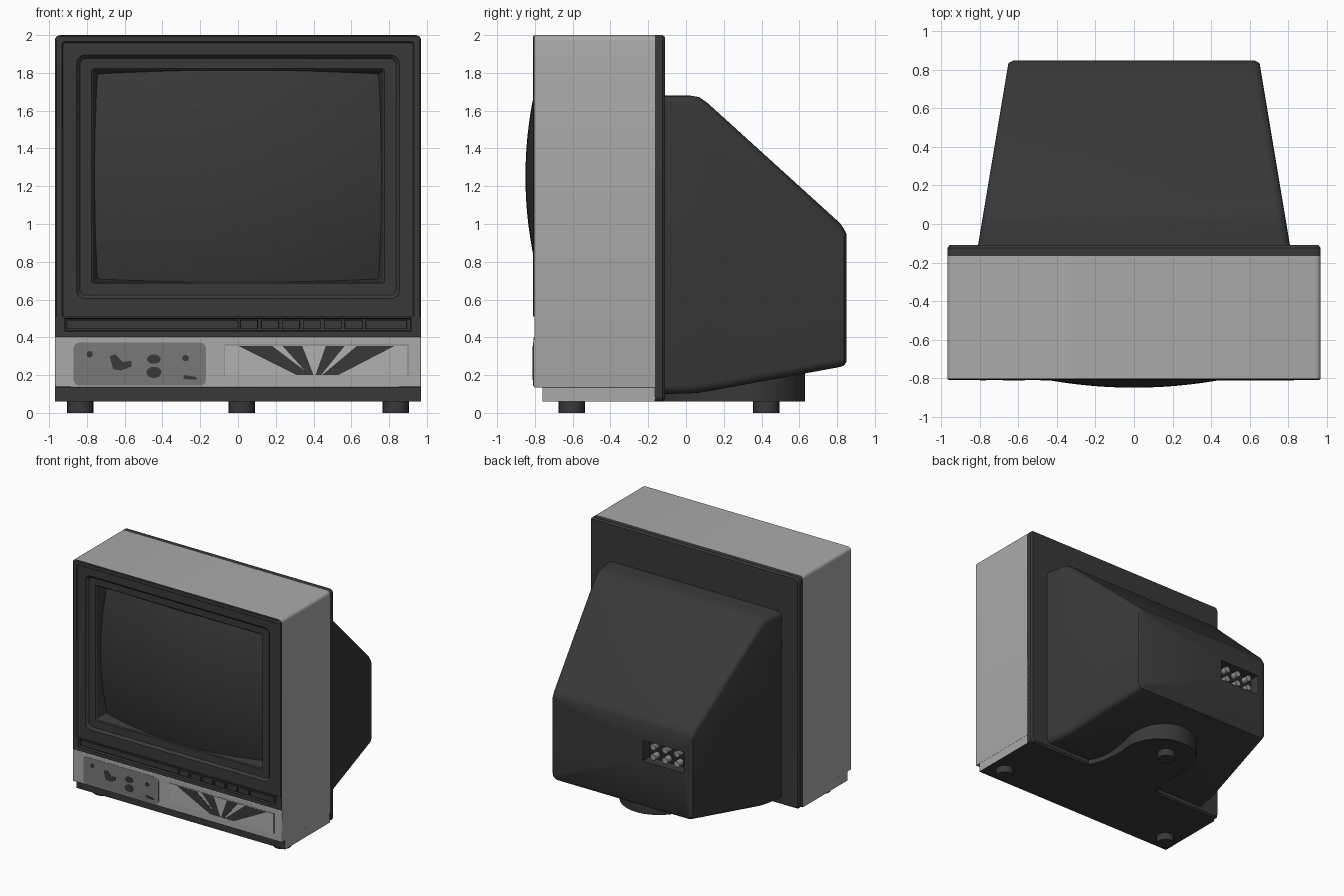
import bpy, bmesh
from math import sin, cos, radians, pi

cube = bpy.data.objects.get("Cube")
if cube:
    bpy.data.objects.remove(cube, do_unlink=True)


def material(name, value):
    m = bpy.data.materials.new(name)
    m.use_nodes = True
    colour = (value, value, value, 1)
    m.diffuse_color = colour
    bsdf = m.node_tree.nodes["Principled BSDF"]
    bsdf.inputs["Base Color"].default_value = colour
    bsdf.inputs["Roughness"].default_value = 0.6
    return m


DARK = material("dark_plastic", 0.04)
BLACK = material("black_recess", 0.02)
GREY = material("grey_casing", 0.40)
LIGHT = material("light_grey_plate", 0.44)
MID = material("mid_grey_panel", 0.19)
METAL = material("terminal_metal", 0.30)


def finish(name, bm, *mats, angle=35):
    me = bpy.data.meshes.new(name)
    bm.to_mesh(me)
    bm.free()
    for m in mats:
        me.materials.append(m)
    for p in me.polygons:
        p.use_smooth = True
    me.set_sharp_from_angle(angle=radians(angle))
    ob = bpy.data.objects.new(name, me)
    bpy.context.scene.collection.objects.link(ob)
    return ob


def rect(hw, z0, z1, r, y, cx=0, rb=None, n=4):
    """Rounded rectangle loop facing the front; rb is the lower corner radius."""
    rb = r if rb is None else rb
    corners = [(-1, z0 + rb, rb, 180), (1, z0 + rb, rb, 270),
               (1, z1 - r, r, 0), (-1, z1 - r, r, 90)]
    loop = []
    for side, z, rad, start in corners:
        for k in range(n + 1):
            a = radians(start + 90 * k / n)
            loop.append((cx + side * (hw - rad) + rad * cos(a), y, z + rad * sin(a)))
    return loop


def loft(name, loops, *mats, start=True, end=True, angle=35):
    bm = bmesh.new()
    rings = [[bm.verts.new(p) for p in loop] for loop in loops]
    n = len(rings[0])
    for a, b in zip(rings, rings[1:]):
        for i in range(n):
            j = (i + 1) % n
            bm.faces.new((a[i], a[j], b[j], b[i]))
    if start:
        bm.faces.new(rings[0][::-1])
    if end:
        bm.faces.new(rings[-1])
    if start and end:
        bmesh.ops.recalc_face_normals(bm, faces=bm.faces)
    return finish(name, bm, *mats, angle=angle)


def box(name, x, y, z, *mats, bevel=0.0):
    bm = bmesh.new()
    bmesh.ops.create_cube(bm, size=1)
    for v in bm.verts:
        v.co = [lo + (c + 0.5) * (hi - lo) for c, (lo, hi) in zip(v.co, (x, y, z))]
    ob = finish(name, bm, *mats)
    if bevel:
        mod = ob.modifiers.new("edge", "BEVEL")
        mod.width, mod.segments = bevel, 2
    return ob


def plate(name, pts, mat, front=-0.812):
    """Thin painted shape on the front panel."""
    return loft(name, [[(x, y, z) for x, z in pts] for y in (-0.806, front)], mat)


def disc(cx, cz, rx, rz, n=14):
    return [(cx + rx * cos(2 * pi * k / n), cz + rz * sin(2 * pi * k / n)) for k in range(n)]


# Grey cabinet sleeve, open at the front
loft("cabinet_sleeve", [rect(0.97, 0.135, 2, 0.03, y, rb=0.002) for y in (-0.165, -0.803)],
     GREY, start=False, end=False)

# Plinth: grey sides, dark front and underside
plinth = box("plinth", (-0.969, 0.969), (-0.76, -0.165), (0.06, 0.14), GREY, DARK)
for p in plinth.data.polygons:
    p.material_index = 0 if abs(p.normal.x) > 0.5 else 1

# Dark rear panel
loft("rear_panel", [rect(0.97, 0.06, 2, 0.03, -0.168), rect(0.97, 0.06, 2, 0.03, -0.125),
                    rect(0.958, 0.072, 1.988, 0.025, -0.11)], DARK)

# Screen surround: outer rim, stepped frame and tapering opening
loft("screen_surround", [
    rect(0.968, 0.51, 1.998, 0.03, -0.79, rb=0.002),
    rect(0.968, 0.51, 1.998, 0.03, -0.805, rb=0.002),
    rect(0.962, 0.51, 1.992, 0.028, -0.81, rb=0.002),
    rect(0.932, 0.512, 1.965, 0.015, -0.81, rb=0.002),
    rect(0.926, 0.514, 1.959, 0.012, -0.802, rb=0.002),
    rect(0.855, 0.605, 1.895, 0.045, -0.802),
    rect(0.837, 0.623, 1.877, 0.035, -0.782),
    rect(0.775, 0.685, 1.822, 0.012, -0.782),
    rect(0.768, 0.692, 1.815, 0.01, -0.775),
    rect(0.735, 0.715, 1.785, 0.01, -0.63)], DARK, start=False, angle=25)

# Bulging picture tube face
bm = bmesh.new()
bmesh.ops.create_grid(bm, x_segments=32, y_segments=24, size=1)
for v in bm.verts:
    x, dz = v.co.x * 0.765, v.co.y * 0.56
    v.co = (x, -0.85 + 0.04 * ((x / 0.45) ** 2 + (dz / 0.41) ** 2), 1.252 + dz)
finish("screen", bm, DARK, angle=60)

# Control strip with a recessed channel and buttons
loft("control_strip", [
    rect(0.968, 0.4, 0.512, 0.002, -0.78), rect(0.968, 0.4, 0.512, 0.002, -0.803),
    rect(0.917, 0.432, 0.502, 0.002, -0.803), rect(0.912, 0.437, 0.497, 0.002, -0.785)],
    DARK, start=False)
for i in range(7):
    left = 0.01 + 0.111 * i
    right = 0.895 if i == 6 else left + 0.095
    box(f"button_{i + 1}", (left, right), (-0.801, -0.78), (0.443, 0.491), DARK, bevel=0.004)
box("channel_cover", (-0.905, 0.0), (-0.795, -0.78), (0.443, 0.491), DARK, bevel=0.004)

# Grey lower front panel
box("front_panel", (-0.97, 0.97), (-0.807, -0.74), (0.135, 0.403), GREY, bevel=0.006)

# Worn label with its dark marks
loft("label", [rect(0.35, 0.145, 0.372, 0.03, y, cx=-0.52) for y in (-0.80, -0.809)], MID)
marks = [disc(-0.785, 0.31, 0.016, 0.018), disc(-0.445, 0.285, 0.036, 0.025),
         disc(-0.445, 0.215, 0.04, 0.03), disc(-0.278, 0.29, 0.018, 0.016),
         [(-0.29, 0.18), (-0.22, 0.175), (-0.22, 0.19), (-0.285, 0.2)],
         [(-0.66, 0.23), (-0.62, 0.225), (-0.565, 0.245), (-0.565, 0.275),
          (-0.61, 0.27), (-0.65, 0.31), (-0.68, 0.3)]]
for i, pts in enumerate(marks):
    plate(f"label_mark_{i + 1}", pts, DARK)

# Light plate with rays fanning upward inside a fine dark outline
plate("ray_plate_outline", [(-0.072, 0.198), (0.902, 0.198), (0.902, 0.362), (-0.072, 0.362)],
      MID, -0.8085)
plate("ray_plate", [(-0.068, 0.196), (0.898, 0.196), (0.898, 0.358), (-0.068, 0.358)],
      LIGHT, -0.81)
rays = [(0.31, 0.385, 0.0, 0.18), (0.375, 0.4, 0.235, 0.34),
        (0.41, 0.44, 0.465, 0.565), (0.445, 0.53, 0.63, 0.83)]
for i, (b0, b1, t0, t1) in enumerate(rays):
    plate(f"ray_{i + 1}", [(b0, 0.2), (b1, 0.2), (t1, 0.355), (t0, 0.355)], DARK)

# Tapered rear housing with a recessed socket in its back face
sections = [(-0.12, 0.1, 1.68), (0.02, 0.103, 1.68), (0.07, 0.107, 1.672), (0.115, 0.114, 1.64),
            (0.815, 0.243, 1.005), (0.836, 0.25, 0.975)]
housing = [rect(0.81 - (y + 0.11) / 6, z0, z1, 0.045, y) for y, z0, z1 in sections]
housing += [rect(0.625, 0.272, 0.945, 0.03, 0.85),
            rect(0.19, 0.63, 0.805, 0.004, 0.85, cx=-0.385),
            rect(0.185, 0.635, 0.8, 0.004, 0.77, cx=-0.385)]
loft("rear_housing", housing, DARK)
box("socket_floor", (-0.568, -0.202), (0.765, 0.774), (0.637, 0.798), BLACK)


def cylinder(name, loc, r, depth, mat, along_y=False):
    loops = []
    for d in (-depth / 2, depth / 2):
        ring = disc(0, 0, r, r, 20)
        loops.append([(loc[0] + u, loc[1] + d, loc[2] + v) if along_y
                      else (loc[0] + u, loc[1] + v, loc[2] + d) for u, v in ring])
    return loft(name, loops, mat)


for row in range(2):
    for col in range(3):
        cylinder(f"terminal_{row * 3 + col + 1}",
                 (-0.495 + 0.11 * col, 0.80, 0.675 + 0.085 * row), 0.026, 0.06, METAL, True)

# Stand tongue: flared root and round end
root = [(0.37, -0.13), (0.33, -0.06), (0.305, 0.02), (0.292, 0.12), (0.29, 0.22)]
arc = [(0.3 * cos(radians(a)), 0.33 + 0.3 * sin(radians(a))) for a in range(-10, 191, 10)]
outline = root + arc + [(-x, y) for x, y in reversed(root)]
loft("stand_tongue", [[(x + 0.02, y, z) for x, y in outline] for z in (0.06, 0.22)], DARK)

# Feet
for name, x, y in (("front_left_foot", 0.835, -0.605), ("front_right_foot", -0.835, -0.605),
                   ("front_rear_foot", 0.02, 0.425)):
    cylinder(name.replace("front_rear", "rear"), (x, y, 0.035), 0.07, 0.07, DARK)
